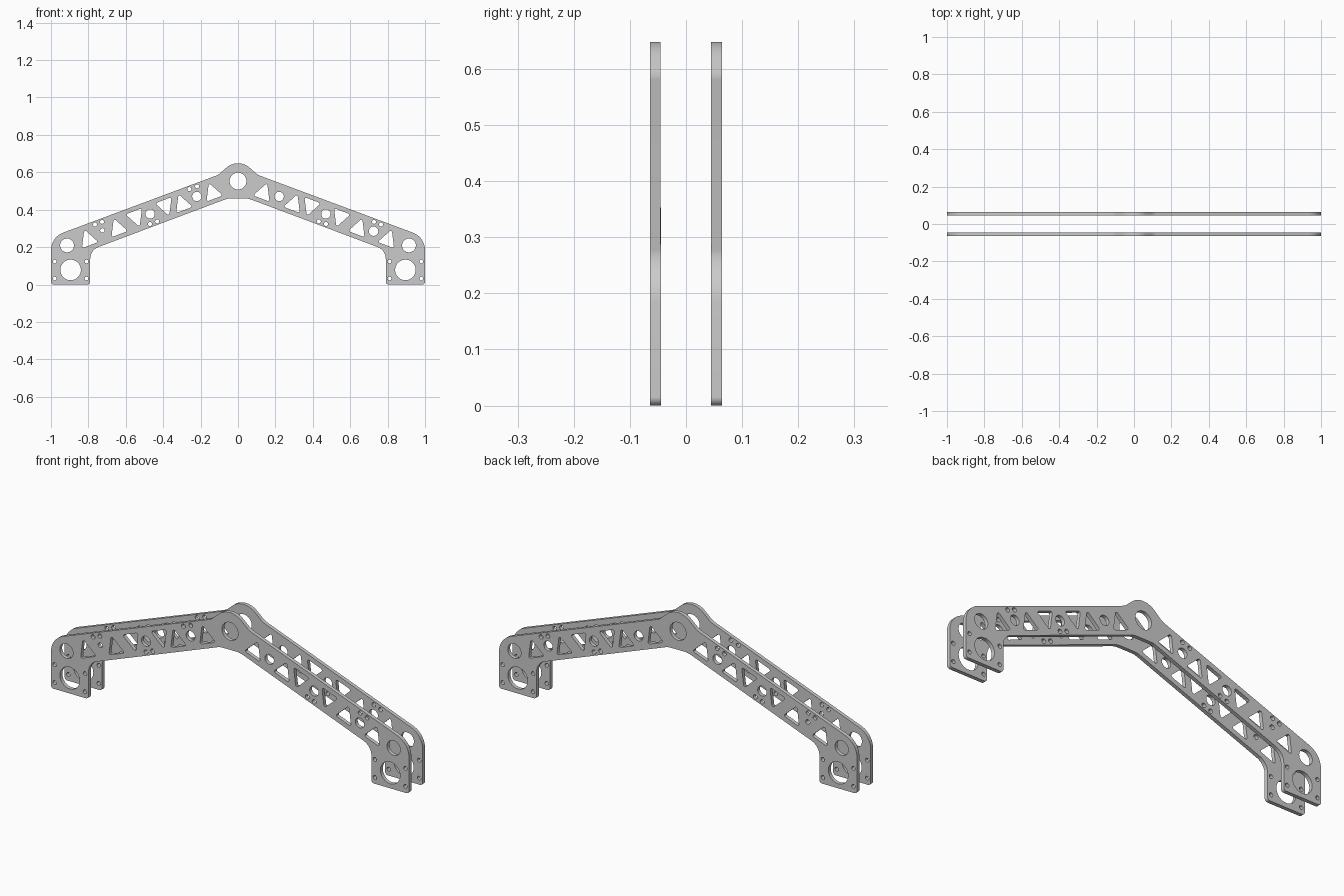
import bpy
from math import sin, cos, tan, pi, radians, atan
from mathutils import Vector

if "Cube" in bpy.data.objects:
    bpy.data.objects.remove(bpy.data.objects["Cube"])

SLOPE = 0.374
ANG = atan(SLOPE)
HUB = 0.553


def rounded(corners, seg=8):
    """Closed polygon from (x, z, radius) corners, each filleted."""
    out = []
    n = len(corners)
    for i, (x, z, r) in enumerate(corners):
        p = Vector((x, z))
        if r <= 0:
            out.append(p)
            continue
        a = (Vector(corners[i - 1][:2]) - p).normalized()
        b = (Vector(corners[(i + 1) % n][:2]) - p).normalized()
        half = a.angle(b) / 2
        t = r / tan(half)
        centre = p + (a + b).normalized() * (r / sin(half))
        s, e = p + a * t - centre, p + b * t - centre
        for k in range(seg + 1):
            d = s.lerp(e, k / seg)
            out.append(centre + d.normalized() * r)
    return out


def circle(x, z, r, n=32):
    return [Vector((x + r * cos(2 * pi * k / n), z + r * sin(2 * pi * k / n))) for k in range(n)]


def mid(x):
    """Height of the arm's centre line."""
    return 0.553 - SLOPE * x


def triangle(x, up):
    """Rounded lightening cutout aligned with the arm."""
    u = Vector((cos(ANG), -sin(ANG)))
    v = Vector((sin(ANG), cos(ANG))) * up
    c = Vector((x, mid(x)))
    pts = [c - u * 0.047 - v * 0.044, c + u * 0.047 - v * 0.044, c + v * 0.046]
    return rounded([(p.x, p.y, 0.007) for p in pts], 4)


# Outline: hub arc, arm, foot, then the mirrored half
right = [(0.095 * sin(radians(a)), HUB + 0.095 * cos(radians(a)), 0) for a in range(0, 43, 6)]
right += [(0.106, 0.586, 0.08), (1.0, 0.253, 0.10), (1.0, 0.0, 0.015),
          (0.79, 0.0, 0.015), (0.79, 0.184, 0.068), (0.055, 0.46, 0.10)]
left = [(-x, z, r) for x, z, r in reversed(right[1:])]
loops = [rounded(right + left, 10), circle(0, HUB, 0.045)]

# Holes shared by both arms
half = [circle(0.914, 0.209, 0.037), circle(0.895, 0.078, 0.055)]
half += [circle(x, z, 0.01, 16) for x in (0.81, 0.98) for z in (0.032, 0.123)]
half += [circle(x, mid(x), 0.025) for x in (0.22, 0.47)]
half += [circle(x, mid(x) + d, 0.011, 16) for x, d in
         ((0.727, 0.054), (0.765, 0.054), (0.47, -0.054), (0.432, -0.054))]
half += [triangle(x, 1) for x in (0.140, 0.302, 0.648, 0.806)]
half += [triangle(x, -1) for x in (0.384, 0.542)]
loops += half + [[Vector((-p.x, p.y)) for p in h] for h in half]

# Holes that differ between the arms
loops += [circle(0.725, 0.285, 0.025), circle(-0.725, 0.289, 0.012, 16)]
loops += [circle(-x, mid(x) + 0.054, 0.011, 16) for x in (0.26, 0.219)]


def plate(name, y):
    cu = bpy.data.curves.new(name, 'CURVE')
    cu.dimensions = '2D'
    cu.fill_mode = 'BOTH'
    cu.extrude = 0.0095
    for loop in loops:
        sp = cu.splines.new('POLY')
        sp.points.add(len(loop) - 1)
        for q, p in zip(sp.points, loop):
            q.co = (p.x, p.y, 0, 1)
        sp.use_cyclic_u = True
    ob = bpy.data.objects.new(name, cu)
    bpy.context.collection.objects.link(ob)
    ob.rotation_euler = (pi / 2, 0, 0)
    ob.location.y = y
    bpy.ops.object.select_all(action='DESELECT')
    ob.select_set(True)
    bpy.context.view_layer.objects.active = ob
    bpy.ops.object.convert(target='MESH')
    # weld caps to walls
    bpy.ops.object.mode_set(mode='EDIT')
    bpy.ops.mesh.select_all(action='SELECT')
    bpy.ops.mesh.remove_doubles(threshold=0.0001)
    bpy.ops.mesh.normals_make_consistent(inside=False)
    bpy.ops.object.mode_set(mode='OBJECT')
    bpy.ops.object.shade_smooth_by_angle(angle=radians(30))


# Two parallel frame plates
plate("front_frame_plate", -0.0545)
plate("back_frame_plate", 0.0545)
